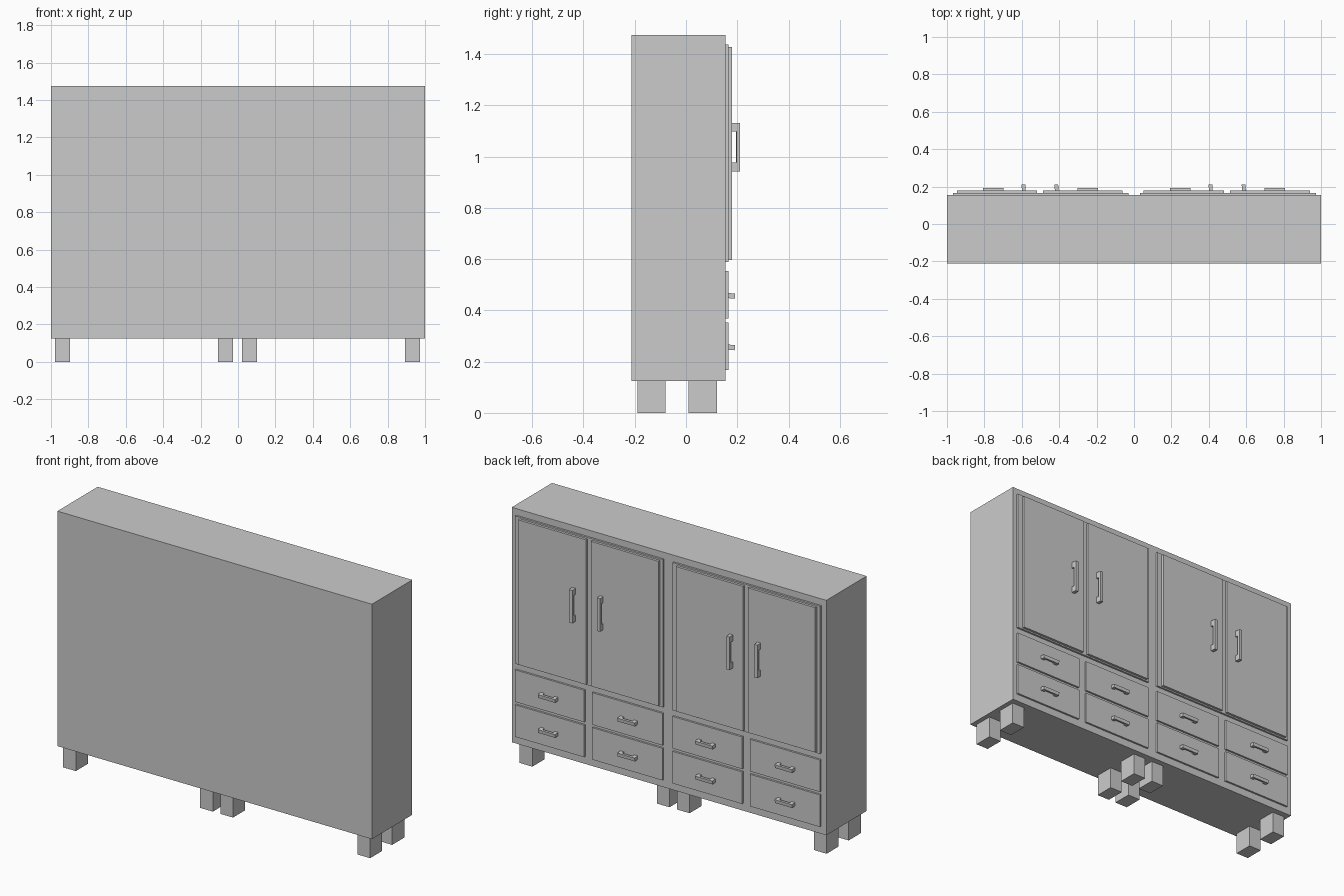
import bpy
import bmesh
import math
from mathutils import Matrix, Vector

cube = bpy.data.objects.get("Cube")
if cube:
    bpy.data.objects.remove(cube, do_unlink=True)

# Single grey finish
grey = bpy.data.materials.new("plain grey")
grey.use_nodes = True
colour = (0.6, 0.6, 0.6, 1)
grey.diffuse_color = colour
grey.node_tree.nodes["Principled BSDF"].inputs["Base Color"].default_value = colour


def finish(name, bm):
    bmesh.ops.recalc_face_normals(bm, faces=bm.faces)
    mesh = bpy.data.meshes.new(name)
    bm.to_mesh(mesh)
    bm.free()
    mesh.materials.append(grey)
    obj = bpy.data.objects.new(name, mesh)
    bpy.context.collection.objects.link(obj)
    return obj


def box(name, x, y, z):
    """Box from (low, high) ranges."""
    bm = bmesh.new()
    size = Matrix.Diagonal((x[1] - x[0], y[1] - y[0], z[1] - z[0], 1))
    centre = Vector((sum(x) / 2, sum(y) / 2, sum(z) / 2))
    bmesh.ops.create_cube(bm, size=1, matrix=Matrix.Translation(centre) @ size)
    return finish(name, bm)


def handle(name, location, length, depth, width, post, grip, rotation):
    """C-shaped pull: profile in local y-z, extruded along x."""
    h, inner = length / 2, length / 2 - post
    profile = [(0, -h), (depth, -h), (depth, h), (0, h),
               (0, inner), (depth - grip, inner), (depth - grip, -inner), (0, -inner)]
    bm = bmesh.new()
    face = bm.faces.new([bm.verts.new((-width / 2, y, z)) for y, z in profile])
    side = bmesh.ops.extrude_face_region(bm, geom=[face])["geom"]
    bmesh.ops.translate(bm, vec=(width, 0, 0),
                        verts=[v for v in side if isinstance(v, bmesh.types.BMVert)])
    bm.transform(Matrix.Translation(location) @ rotation)
    return finish(name, bm)


BACKING, FACE, DOOR = 0.154, 0.165, 0.179

# Carcass
box("cabinet_body", (-1, 1), (-0.212, BACKING), (0.125, 1.475))

# Legs: four pairs
for i, x in enumerate((-0.938, -0.067, 0.061, 0.933)):
    for row, y in (("front", -0.135), ("back", 0.065)):
        box(f"{row}_leg_{i + 1}", (x - 0.04, x + 0.04), (y - 0.055, y + 0.055), (0, 0.127))

# Door surrounds
for side, x in (("right", (-0.968, -0.029)), ("left", (0.032, 0.973))):
    box(f"{side}_door_surround", x, (BACKING - 0.01, FACE), (0.588, 1.437))

# Doors with upright pulls
doors = ((-0.947, -0.519, -0.589), (-0.487, -0.061, -0.413),
         (0.051, 0.48, 0.411), (0.512, 0.94, 0.588))
for i, (low, high, pull) in enumerate(doors):
    box(f"door_{i + 1}", (low, high), (FACE - 0.005, DOOR), (0.596, 1.428))
    handle(f"door_handle_{i + 1}", (pull, DOOR - 0.002, 1.037), 0.19, 0.034, 0.02,
           0.035, 0.015, Matrix.Rotation(math.radians(4), 4, "Z"))

# Drawers in two rows with sideways pulls
drawers = ((-0.966, -0.523), (-0.472, -0.029), (0.034, 0.482), (0.532, 0.973))
lie_down = Matrix.Rotation(math.radians(-6), 4, "X") @ Matrix.Rotation(math.radians(90), 4, "Y")
for i, x in enumerate(drawers):
    for row, z in (("lower", 0.26), ("upper", 0.461)):
        box(f"{row}_drawer_{i + 1}", x, (BACKING - 0.01, FACE), (z - 0.092, z + 0.092))
        pull = (-0.753, -0.247, 0.247, 0.753)[i]
        handle(f"{row}_drawer_handle_{i + 1}", (pull, FACE - 0.002, z - 0.003), 0.11, 0.028,
               0.02, 0.022, 0.012, lie_down)
